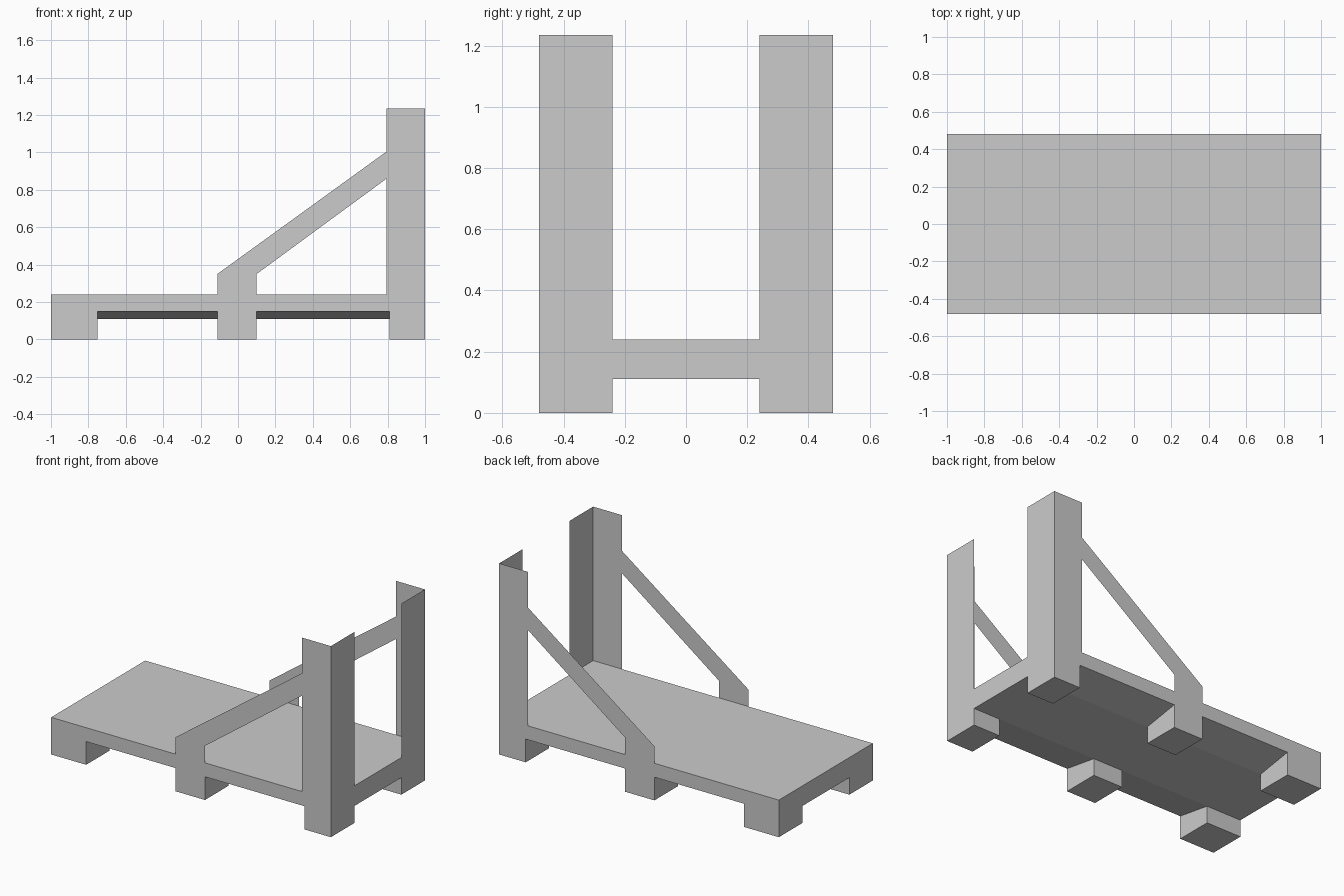
import bpy
import bmesh

cube = bpy.data.objects.get("Cube")
if cube:
    bpy.data.objects.remove(cube, do_unlink=True)

# Single plain grey
grey = bpy.data.materials.new("plain_grey")
grey.use_nodes = True
colour = (0.6, 0.6, 0.6, 1)
grey.diffuse_color = colour
grey.node_tree.nodes["Principled BSDF"].inputs["Base Color"].default_value = colour

# Main dimensions
END, SIDE, INNER = 1.0, 0.48, 0.24
DECK_TOP, EDGE_LOW, BELLY, POST_TOP = 0.24, 0.15, 0.11, 1.235
POST_X = 0.795


def finish(name, bm, mirror):
    mesh = bpy.data.meshes.new(name)
    bm.to_mesh(mesh)
    bm.free()
    mesh.materials.append(grey)
    obj = bpy.data.objects.new(name, mesh)
    bpy.context.collection.objects.link(obj)
    if mirror:
        mod = obj.modifiers.new("front_and_back", "MIRROR")
        mod.use_axis = (False, True, False)
        mod.use_mirror_merge = False
    return obj


def prism(name, profile, x0, x1, mirror=False):
    """Extrude a (y, z) profile along x."""
    bm = bmesh.new()
    face = bm.faces.new([bm.verts.new((x0, y, z)) for y, z in profile])
    new = bmesh.ops.extrude_face_region(bm, geom=[face], use_keep_orig=True)
    verts = [g for g in new["geom"] if isinstance(g, bmesh.types.BMVert)]
    bmesh.ops.translate(bm, verts=verts, vec=(x1 - x0, 0, 0))
    bmesh.ops.recalc_face_normals(bm, faces=bm.faces)
    return finish(name, bm, mirror)


def sheet(name, *polygons):
    """Thin open panels, repeated on the back side."""
    bm = bmesh.new()
    for poly in polygons:
        bm.faces.new([bm.verts.new(p) for p in poly])
    bmesh.ops.remove_doubles(bm, verts=bm.verts, dist=0.0001)
    return finish(name, bm, True)


# Deck with bevelled underside
prism("deck", [(-SIDE, DECK_TOP), (-SIDE, EDGE_LOW), (-INNER, BELLY),
               (INNER, BELLY), (SIDE, EDGE_LOW), (SIDE, DECK_TOP)], -END, END)

# Three pairs of feet, fitted to the sloping underside
foot_profile = [(-SIDE, 0), (-INNER, 0), (-INNER, BELLY), (-SIDE, EDGE_LOW)]
for name, x0, x1 in (("end_feet", -END, -0.75),
                     ("middle_feet", -0.11, 0.10),
                     ("post_feet", 0.81, END)):
    prism(name, foot_profile, x0, x1, mirror=True)

# Angled corner posts: one panel along the side, one across the end
sheet("corner_posts",
      [(POST_X, -SIDE, DECK_TOP), (END, -SIDE, DECK_TOP),
       (END, -SIDE, POST_TOP), (POST_X, -SIDE, POST_TOP)],
      [(END, -SIDE, DECK_TOP), (END, -INNER, DECK_TOP),
       (END, -INNER, POST_TOP), (END, -SIDE, POST_TOP)])

# Diagonal braces rising from short uprights
sheet("diagonal_braces",
      [(x, -SIDE, z) for x, z in ((-0.11, DECK_TOP), (0.10, DECK_TOP),
                                  (0.10, 0.35), (-0.11, 0.35))],
      [(x, -SIDE, z) for x, z in ((-0.11, 0.35), (0.10, 0.35),
                                  (POST_X, 0.86), (POST_X, 1.005))])
